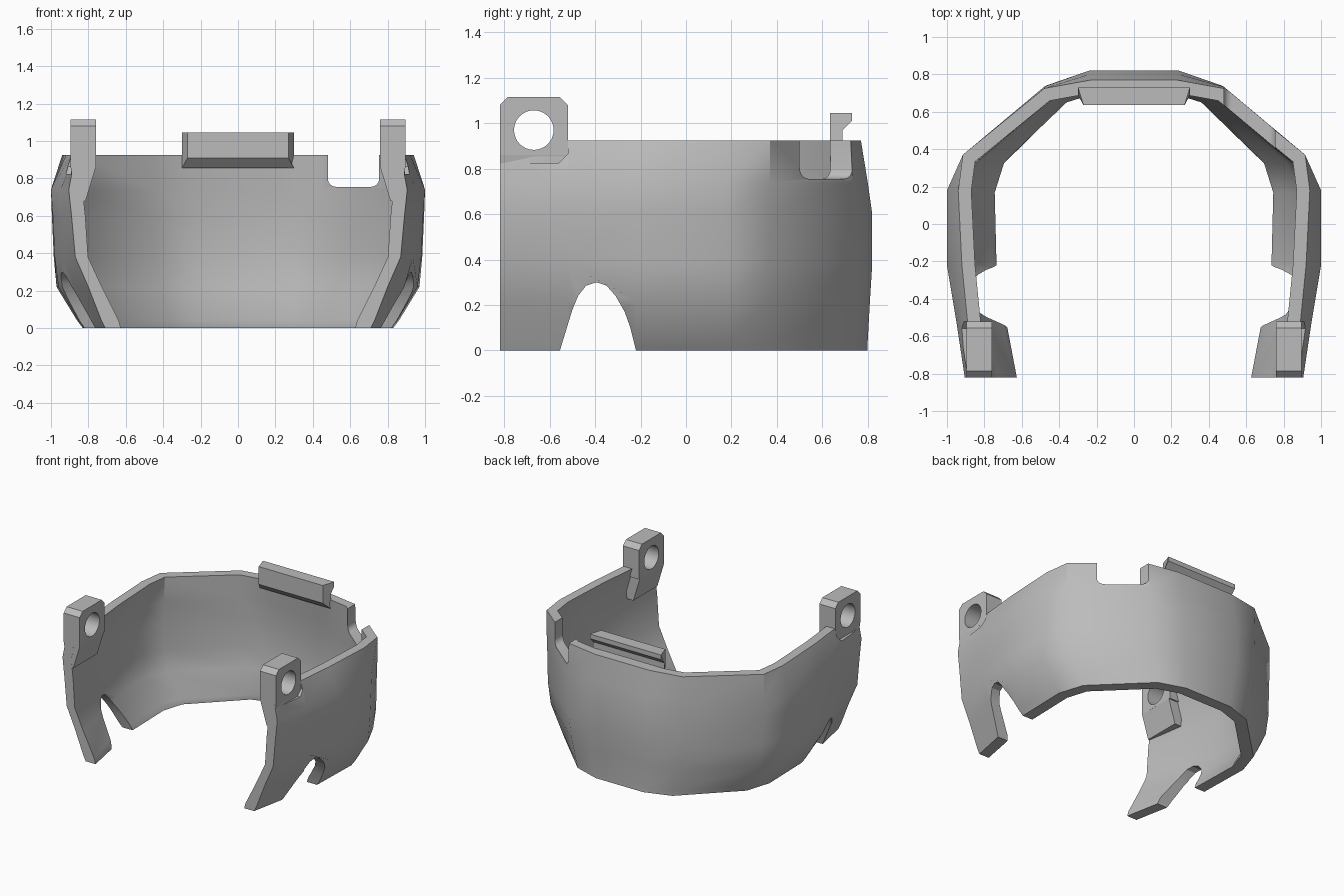
import bpy, bmesh, math
from mathutils import Vector

old = bpy.data.objects.get("Cube")
if old:
    bpy.data.objects.remove(old)

grey = bpy.data.materials.new("plain grey")
grey.use_nodes = True
grey.diffuse_color = (0.5, 0.5, 0.5, 1)
grey.node_tree.nodes["Principled BSDF"].inputs["Base Color"].default_value = (0.5, 0.5, 0.5, 1)


def finish(name, bm):
    """Turn a bmesh into a grey object."""
    bmesh.ops.recalc_face_normals(bm, faces=bm.faces)
    mesh = bpy.data.meshes.new(name)
    bm.to_mesh(mesh)
    bm.free()
    mesh.materials.append(grey)
    obj = bpy.data.objects.new(name, mesh)
    bpy.context.collection.objects.link(obj)
    return obj


def prism(name, profile, axis, start, end):
    """Extrude a flat profile along x (profile in y, z) or y (profile in x, z)."""
    bm = bmesh.new()

    def place(t, u, v):
        return bm.verts.new((t, u, v) if axis == "x" else (u, t, v))
    near = [place(start, u, v) for u, v in profile]
    far = [place(end, u, v) for u, v in profile]
    bm.faces.new(near)
    bm.faces.new(far)
    for i in range(len(near)):
        j = (i + 1) % len(near)
        bm.faces.new((near[i], near[j], far[j], far[i]))
    return finish(name, bm)


def arc(cx, cy, radius, start, end, steps=6):
    angles = [math.radians(start + (end - start) * i / steps) for i in range(steps + 1)]
    return [(cx + radius * math.cos(a), cy + radius * math.sin(a)) for a in angles]


def activate(obj):
    bpy.ops.object.select_all(action="DESELECT")
    obj.select_set(True)
    bpy.context.view_layer.objects.active = obj


def cut(obj, cutter):
    """Subtract the cutter and remove it."""
    cutter.hide_render = True
    mod = obj.modifiers.new("cut", "BOOLEAN")
    mod.operation = "DIFFERENCE"
    mod.solver = "EXACT"
    mod.object = cutter
    activate(obj)
    bpy.ops.object.modifier_apply(modifier=mod.name)
    bpy.data.objects.remove(cutter)


def smooth(obj, degrees):
    activate(obj)
    bpy.ops.object.shade_smooth_by_angle(angle=math.radians(degrees))


# Shell outline: height, wall thickness, back inset, half widths from front end to back
levels = [
    (0.0, 0.085, 0.02, (0.71, 0.77, 0.82, 0.83, 0.77, 0.40, 0.20)),
    (0.04, 0.095, 0.02, (0.73, 0.79, 0.85, 0.86, 0.79, 0.41, 0.20)),
    (0.22, 0.075, 0.01, (0.80, 0.88, 0.96, 0.97, 0.88, 0.45, 0.22)),
    (0.38, 0.07, 0.0, (0.87, 0.935, 0.98, 0.985, 0.905, 0.47, 0.24)),
    (0.6, 0.075, 0.0, (0.89, 0.945, 0.99, 0.995, 0.91, 0.47, 0.24)),
    (0.74, 0.075, 0.02, (0.905, 0.95, 1.0, 1.0, 0.915, 0.48, 0.24)),
    (0.925, 0.07, 0.05, (0.87, 0.89, 0.92, 0.94, 0.915, 0.48, 0.23)),
]
depths = (-0.82, -0.52, -0.22, 0.18, 0.37, 0.74, 0.82)


def outline(widths, inset):
    """Full open path round the shell, from one front end to the other."""
    half = [Vector((w, d)) for w, d in zip(widths, depths)]
    half[-1].y -= inset
    half[-2].y -= inset * 0.3
    return half + [Vector((-p.x, p.y)) for p in reversed(half)]


def inward(path, thickness):
    """Offset a path towards the inside with mitred corners."""
    normals = []
    for a, b in zip(path, path[1:]):
        d = (b - a).normalized()
        normals.append(Vector((-d.y, d.x)))
    result = []
    for i, p in enumerate(path):
        n1, n2 = normals[max(i - 1, 0)], normals[min(i, len(normals) - 1)]
        n = (n1 + n2).normalized()
        q = p + n * thickness / n.dot(n1)
        if i in (0, len(path) - 1):
            q.y = p.y
        result.append(q)
    return result


# Shell wall
bm = bmesh.new()
outer, inner = [], []
for z, thickness, inset, widths in levels:
    path = outline(widths, inset)
    outer.append([bm.verts.new((p.x, p.y, z)) for p in path])
    inner.append([bm.verts.new((p.x, p.y, z)) for p in inward(path, thickness)])
rows, count = len(levels), len(outer[0])
for i in range(count - 1):
    for skin in (outer, inner):
        for low, high in zip(skin, skin[1:]):
            bm.faces.new((low[i], low[i + 1], high[i + 1], high[i]))
    for r in (0, rows - 1):
        bm.faces.new((outer[r][i], outer[r][i + 1], inner[r][i + 1], inner[r][i]))
for end in (0, count - 1):
    for r in range(rows - 1):
        bm.faces.new((outer[r][end], outer[r + 1][end], inner[r + 1][end], inner[r][end]))
shell = finish("shell_wall", bm)

# Side arches in the lower edge
arch = [(-0.57, -0.05), (-0.555, 0), (-0.5, 0.18), (-0.475, 0.24), (-0.44, 0.285), (-0.395, 0.3),
        (-0.35, 0.285), (-0.31, 0.24), (-0.27, 0.17), (-0.245, 0.1), (-0.22, 0), (-0.21, -0.05)]
cut(shell, prism("arch_cutter", arch, "x", -1.3, 1.3))

# Rounded notch in the left rear rim
notch = [(0.755, 1.0), (0.48, 1.0)] + arc(0.525, 0.8, 0.045, 180, 270) + arc(0.71, 0.8, 0.045, 270, 360)
cut(shell, prism("notch_cutter", notch, "y", 0.3, 0.95))

# Front ear tabs, seated in recesses at the ends of the wall
recess = [(-0.9, 0.825), (-0.56, 0.825), (-0.52, 0.865), (-0.52, 1.2), (-0.9, 1.2)]
ear = [(-0.82, 0.86), (-0.52, 0.86), (-0.52, 1.08), (-0.555, 1.115), (-0.785, 1.115), (-0.82, 1.08)]
base = [(0.76, 0.861), (0.895, 0.861), (0.87, 0.68), (0.815, 0.68)]
for side, label in ((1, "left"), (-1, "right")):
    cut(shell, prism("recess_cutter", recess, "x", side * 0.894, side * 1.2))
    tab = prism(label + "_ear_tab", ear, "x", side * 0.76, side * 0.895)
    cut(tab, prism("hole_cutter", arc(-0.67, 0.97, 0.087, 0, 352.5, 47), "x", side * 0.5, side * 1.2))
    foot = prism(label + "_ear_base", [(side * x, z) for x, z in base], "y", -0.819, -0.53)
    smooth(tab, 30)
    # Clear the bit of wall and base that would block the hole
    for part in (shell, foot):
        cut(part, prism("hole_cutter", arc(-0.67, 0.97, 0.087, 0, 352.5, 47), "x", side * 0.5, side * 1.2))
smooth(shell, 30)

# Rear clip with a hooked profile and tapered ends
hook = [(0.635, 1.045), (0.73, 1.045), (0.73, 1.01), (0.69, 0.97), (0.69, 0.925),
        (0.73, 0.91), (0.73, 0.855), (0.69, 0.855), (0.635, 0.91)]
clip = prism("rear_clip", hook, "x", -0.3, 0.3)
for v in clip.data.vertices:
    if v.co.y < 0.66:
        v.co.x *= 0.9
